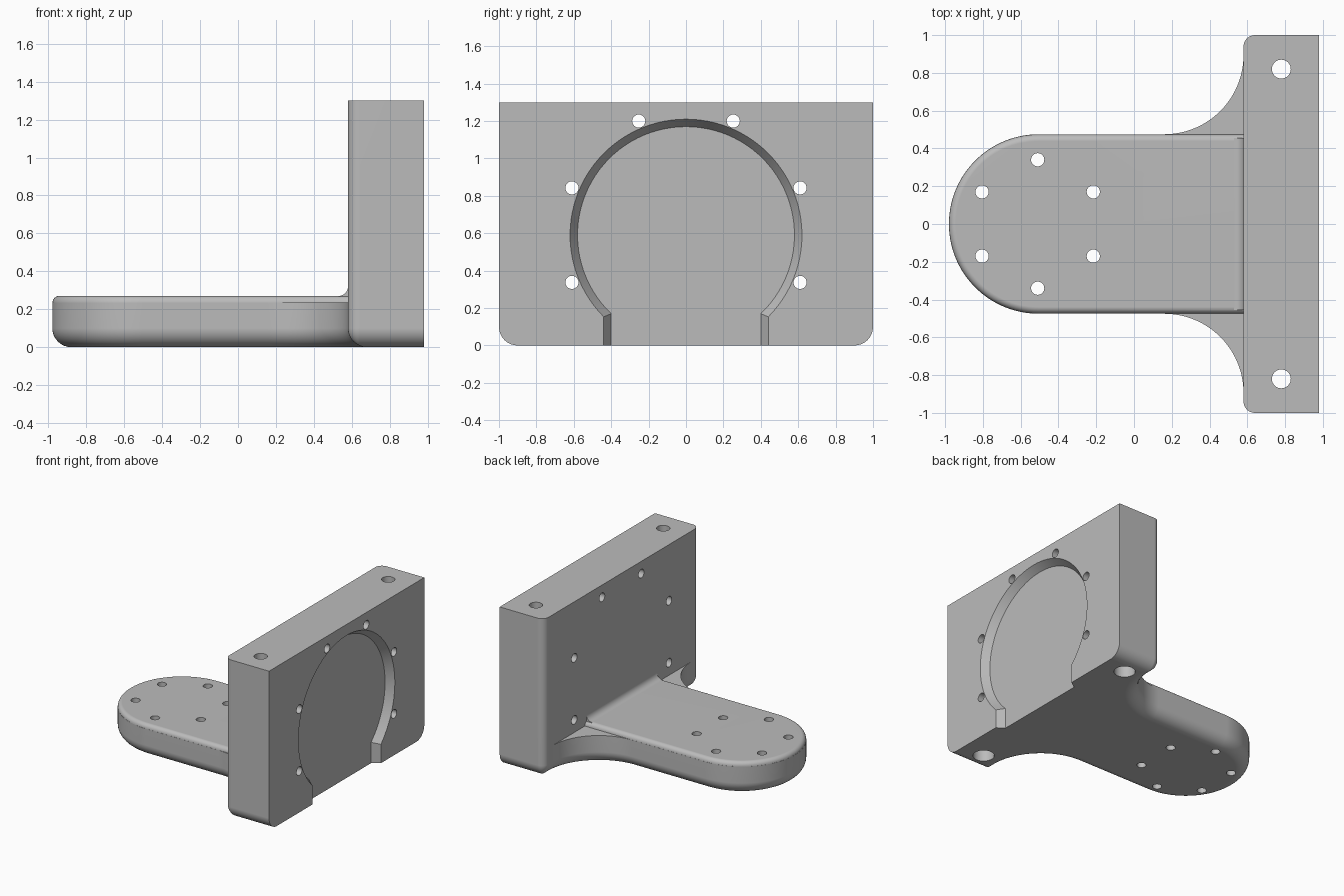
import bpy, bmesh
from math import sin, cos, pi, radians

if "Cube" in bpy.data.objects:
    bpy.data.objects.remove(bpy.data.objects["Cube"])

grey = bpy.data.materials.new("machined_grey")
grey.use_nodes = True
grey.diffuse_color = (0.5, 0.5, 0.5, 1)
grey.node_tree.nodes["Principled BSDF"].inputs["Base Color"].default_value = (0.5, 0.5, 0.5, 1)

HALF, END_X, FACE_X, BACK_X = 0.475, -0.505, 0.58, 0.98
FLARE = 0.42


def arc(cx, cy, r, a0, a1, n):
    return [(cx + r * cos(radians(a0 + (a1 - a0) * i / n)),
             cy + r * sin(radians(a0 + (a1 - a0) * i / n))) for i in range(n + 1)]


def loft(name, rings):
    """Closed solid through a list of matching 3D rings."""
    bm = bmesh.new()
    loops = [[bm.verts.new(p) for p in ring] for ring in rings]
    n = len(loops[0])
    for a, b in zip(loops, loops[1:]):
        for i in range(n):
            bm.faces.new((a[i], a[(i + 1) % n], b[(i + 1) % n], b[i]))
    bm.faces.new(loops[0])
    bm.faces.new(loops[-1])
    bmesh.ops.recalc_face_normals(bm, faces=bm.faces)
    mesh = bpy.data.meshes.new(name)
    bm.to_mesh(mesh)
    bm.free()
    mesh.materials.append(grey)
    ob = bpy.data.objects.new(name, mesh)
    bpy.context.collection.objects.link(ob)
    return ob


def stack(name, outline, layers):
    """Loft of horizontal outlines, each layer being (inset, height)."""
    return loft(name, [[(x, y, z) for x, y in outline(d)] for d, z in layers])


def hole(axis, a, b, r, lo, hi):
    ring = arc(a, b, r, 0, 360, 32)[:-1]
    if axis == "z":
        return loft("hole", [[(x, y, t) for x, y in ring] for t in (lo, hi)])
    return loft("hole", [[(t, y, z) for y, z in ring] for t in (lo, hi)])


def mirrored(half):
    return half + [(x, -y) for x, y in reversed(half)]


# Outlines, inset by d
def plate_outline(d):
    r = max(0.06 - d, 0.002)
    return mirrored([(BACK_X, 1 - d)] +
                    arc(FACE_X + d + r, 1 - d - r, r, 90, 180, 8))


def flared_outline(d):
    cy = HALF + FLARE
    half = [(0.7, cy)] + arc(FACE_X - FLARE, cy, FLARE + d, 0, -90, 24)
    half += arc(END_X, 0, HALF - d, 90, 177, 28)
    return mirrored(half)


def arm_outline(d):
    return mirrored([(0.7, HALF - d)] + arc(END_X, 0, HALF - d, 90, 177, 28))


# Rounded bottom edge shared by plate and flared base
bottom = [(0.1 * (1 - sin(a)), 0.1 * (1 - cos(a)))
          for a in [i * pi / 16 for i in range(9)]]
top = [(0.001 + 0.035 * (1 - cos(a)), 0.235 + 0.035 * sin(a))
       for a in [i * pi / 12 for i in range(7)]]

bracket = stack("bracket", plate_outline, bottom + [(0, 1.3)])
base = stack("flared_base", flared_outline, bottom + [(0, 0.235)])
arm = stack("arm_top", arm_outline, [(0.001, 0.12)] + top)

# Concave fillet where the arm meets the plate
profile = [(0.7, 0.25), (0.53, 0.25)] + arc(0.53, 0.32, 0.05, -90, 0, 8) + [(0.7, 0.32)]
fillet = loft("fillet", [[(x, y, z) for x, z in profile] for y in (-0.455, 0.455)])

# Tapered keyhole recess in the back face
def keyhole(r, w):
    rim = [(0.59, 0.0)]
    a = math_angle(r, w)
    pts = arc(0, 0.59, r, -a, 180 + a, 72)
    return [(w, -0.1)] + pts + [(-w, -0.1)]


def math_angle(r, w):
    from math import acos, degrees
    return degrees(acos(w / r))


recess = loft("recess", [[(x, y, z) for y, z in keyhole(r, w)] for x, r, w in
                         ((BACK_X - 0.06, 0.58, 0.4), (BACK_X, 0.62, 0.44),
                          (BACK_X + 0.05, 0.62, 0.44))])

# Drilled holes
cutters = [recess]
for a in (-22.5, 22.5, 67.5, 112.5, 157.5, 202.5):
    cutters.append(hole("x", 0.66 * cos(radians(a)), 0.59 + 0.66 * sin(radians(a)),
                        0.035, 0.4, 1.1))
for i in range(6):
    a = radians(30 + 60 * i)
    cutters.append(hole("z", -0.51 + 0.34 * cos(a), 0.34 * sin(a), 0.035, -0.1, 0.5))
for y in (-0.82, 0.82):
    cutters.append(hole("z", 0.78, y, 0.05, -0.1, 1.4))
    cutters.append(hole("z", 0.78, y, 0.08, -0.1, 0.1))

# Combine everything into one solid
bpy.ops.object.select_all(action="DESELECT")
bpy.context.view_layer.objects.active = bracket
bracket.select_set(True)
for parts, op in (([base, arm, fillet], "UNION"), (cutters, "DIFFERENCE")):
    for part in parts:
        mod = bracket.modifiers.new("join", "BOOLEAN")
        mod.operation, mod.solver, mod.object = op, "EXACT", part
        bpy.ops.object.modifier_apply(modifier=mod.name)
        bpy.data.objects.remove(part)

bpy.ops.object.shade_smooth_by_angle(angle=radians(30))
weighted = bracket.modifiers.new("even_shading", "WEIGHTED_NORMAL")
weighted.keep_sharp = True
